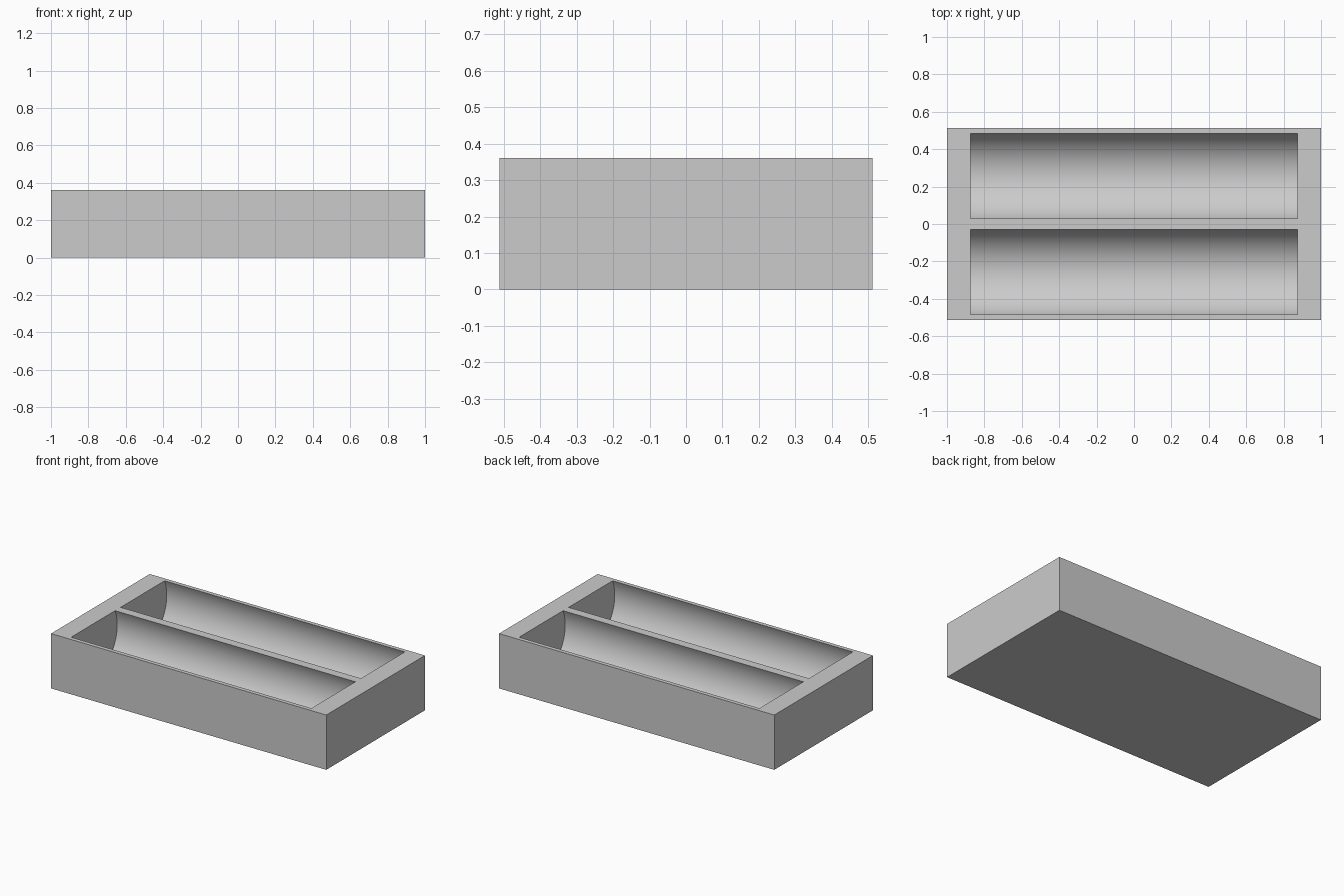
import bpy
import bmesh
import math

if "Cube" in bpy.data.objects:
    bpy.data.objects.remove(bpy.data.objects["Cube"])

LENGTH, DEPTH, HEIGHT = 2.0, 1.024, 0.36
HALF_TROUGH = 0.873      # half length of each trough
OPENING = 0.228          # half width of the slot in the top face
RADIUS = 0.25            # trough radius, wider than the slot
OFFSET = 0.257           # trough axis distance from the centre
STEPS = 64               # segments of each trough arc

grey = bpy.data.materials.new("plain grey")
grey.use_nodes = True
colour = (0.6, 0.6, 0.6, 1)
grey.diffuse_color = colour
grey.node_tree.nodes["Principled BSDF"].inputs["Base Color"].default_value = colour

bm = bmesh.new()


def face(*points):
    bm.faces.new([bm.verts.new(p) for p in points])


def top_strip(x0, x1, y0, y1):
    face((x0, y0, HEIGHT), (x1, y0, HEIGHT), (x1, y1, HEIGHT), (x0, y1, HEIGHT))


# Solid block with its top left open
bmesh.ops.create_cube(bm, size=1)
for v in bm.verts:
    v.co = (v.co.x * LENGTH, v.co.y * DEPTH, (v.co.z + 0.5) * HEIGHT)
bm.normal_update()
lid = [f for f in bm.faces if f.normal.z > 0.5]
bmesh.ops.delete(bm, geom=lid, context="FACES_ONLY")

# Top rim: two ends, two thin side walls and the central divider
X, Y = LENGTH / 2, DEPTH / 2
inner, outer = OFFSET - OPENING, OFFSET + OPENING
for x0, x1 in ((-X, -HALF_TROUGH), (HALF_TROUGH, X)):
    top_strip(x0, x1, -Y, Y)
for y0, y1 in ((-Y, -outer), (-inner, inner), (outer, Y)):
    top_strip(-HALF_TROUGH, HALF_TROUGH, y0, y1)

# Two undercut round troughs with flat ends
overhang = math.acos(OPENING / RADIUS)
axis_z = HEIGHT - RADIUS * math.sin(overhang)
for side in (-1, 1):
    arc = []
    for i in range(STEPS + 1):
        a = -overhang + (math.pi + 2 * overhang) * i / STEPS
        arc.append((side * OFFSET - RADIUS * math.cos(a), axis_z - RADIUS * math.sin(a)))
    for (y0, z0), (y1, z1) in zip(arc, arc[1:]):
        face((-HALF_TROUGH, y0, z0), (HALF_TROUGH, y0, z0),
             (HALF_TROUGH, y1, z1), (-HALF_TROUGH, y1, z1))
    face(*[(-HALF_TROUGH, y, z) for y, z in arc])
    face(*[(HALF_TROUGH, y, z) for y, z in reversed(arc)])

bmesh.ops.remove_doubles(bm, verts=bm.verts, dist=0.0001)

mesh = bpy.data.meshes.new("twin_trough_tray")
bm.to_mesh(mesh)
bm.free()
mesh.materials.append(grey)
tray = bpy.data.objects.new("twin_trough_tray", mesh)
bpy.context.collection.objects.link(tray)

# Smooth curves, sharp rims
bpy.ops.object.select_all(action="DESELECT")
tray.select_set(True)
bpy.context.view_layer.objects.active = tray
bpy.ops.object.shade_smooth_by_angle(angle=math.radians(30))
